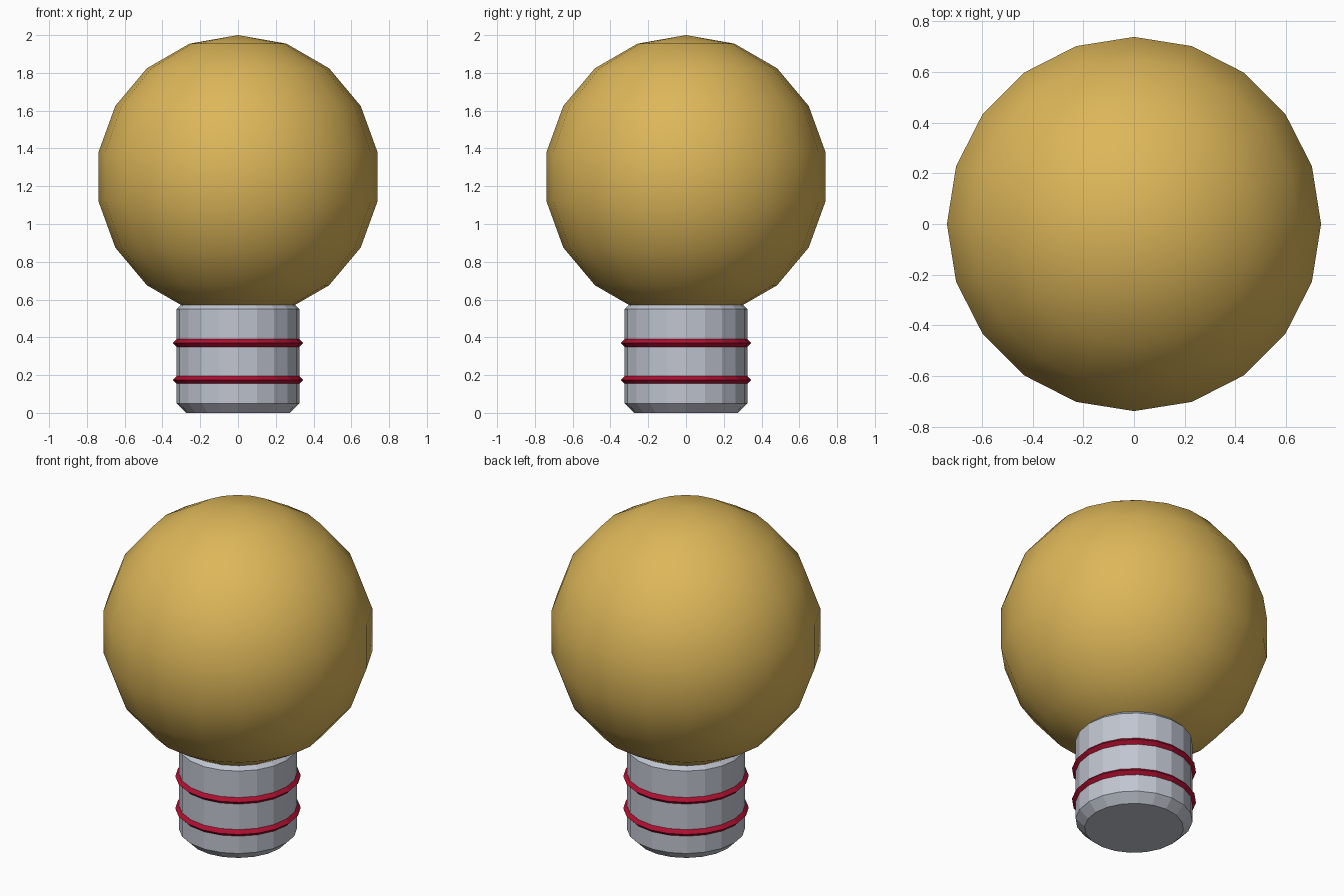
import bpy, bmesh, math
from mathutils import Matrix

if "Cube" in bpy.data.objects:
    bpy.data.objects.remove(bpy.data.objects["Cube"])

SIDES = 20


def material(name, rgb):
    m = bpy.data.materials.new(name)
    m.diffuse_color = (*rgb, 1)
    m.use_nodes = True
    m.node_tree.nodes["Principled BSDF"].inputs["Base Color"].default_value = m.diffuse_color
    return m


def add_object(name, bm, mat, smooth):
    bmesh.ops.recalc_face_normals(bm, faces=bm.faces)
    me = bpy.data.meshes.new(name)
    bm.to_mesh(me)
    bm.free()
    me.materials.append(mat)
    for p in me.polygons:
        p.use_smooth = smooth
    ob = bpy.data.objects.new(name, me)
    bpy.context.collection.objects.link(ob)
    return ob


def lathe(name, profile, mat, closed=False):
    """Turn an (r, z) profile round z; open profiles get flat end caps."""
    bm = bmesh.new()
    rings = [[bm.verts.new((r * math.cos(2 * math.pi * i / SIDES),
                            r * math.sin(2 * math.pi * i / SIDES), z))
              for i in range(SIDES)] for r, z in profile]
    pairs = list(zip(rings, rings[1:]))
    if closed:
        pairs.append((rings[-1], rings[0]))
    else:
        bm.faces.new(rings[0])
        bm.faces.new(rings[-1])
    for a, b in pairs:
        for i in range(SIDES):
            j = (i + 1) % SIDES
            bm.faces.new((a[i], a[j], b[j], b[i]))
    return add_object(name, bm, mat, False)


gold = material("warm gold", (0.72, 0.47, 0.10))
steel = material("pale steel", (0.53, 0.56, 0.63))
crimson = material("crimson", (0.42, 0.005, 0.03))

# Glass globe: low-poly ball, smooth shaded
bm = bmesh.new()
bmesh.ops.create_uvsphere(bm, u_segments=SIDES, v_segments=9, radius=0.75,
                          matrix=Matrix.Translation((0, 0, 1.25)))
add_object("globe", bm, gold, True)

# Bevelled cylindrical base
lathe("base", [(0.275, 0), (0.325, 0.05), (0.325, 0.55), (0.275, 0.6)], steel)

# Two thread rings with a diamond cross-section
for n, z in enumerate((0.175, 0.37), 1):
    lathe(f"thread_ring_{n}", [(0.345, z), (0.325, z + 0.02),
                               (0.305, z), (0.325, z - 0.02)], crimson, True)
